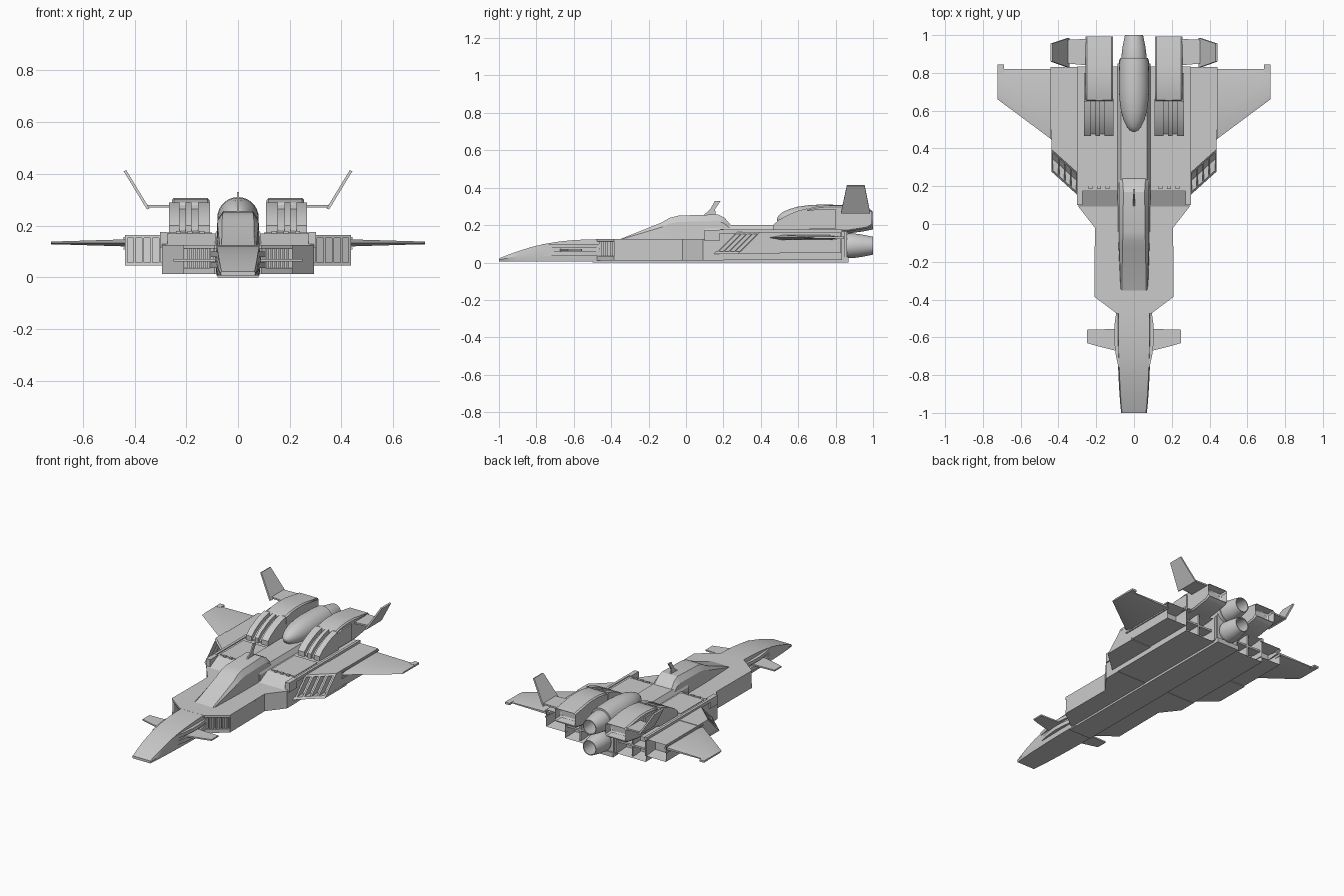
import bpy, bmesh, math

if "Cube" in bpy.data.objects:
    bpy.data.objects.remove(bpy.data.objects["Cube"])


def loft(name, rings, mirror=False, recess=None, bevel=0):
    """Skin equal-length rings of 3D points; recess=(thickness, depth) hollows the rear face."""
    bm = bmesh.new()
    vs = [[bm.verts.new(p) for p in r] for r in rings]
    n = len(rings[0])
    for a, b in zip(vs, vs[1:]):
        for i in range(n):
            bm.faces.new((a[i], a[(i + 1) % n], b[(i + 1) % n], b[i]))
    bm.faces.new(vs[0])
    bm.faces.new(vs[-1])
    bmesh.ops.recalc_face_normals(bm, faces=bm.faces)
    if recess:
        rear = max((f for f in bm.faces if f.normal.y > 0.8),
                   key=lambda f: f.calc_center_median().y)
        bmesh.ops.inset_individual(bm, faces=[rear], thickness=recess[0])
        bmesh.ops.translate(bm, verts=rear.verts, vec=(0, -recess[1], 0))
    me = bpy.data.meshes.new(name)
    bm.to_mesh(me)
    bm.free()
    ob = bpy.data.objects.new(name, me)
    bpy.context.collection.objects.link(ob)
    if bevel:
        m = ob.modifiers.new("bevel", 'BEVEL')
        m.width, m.segments, m.limit_method = bevel, 1, 'ANGLE'
    if mirror:
        ob.modifiers.new("mirror", 'MIRROR').use_clip = False
    return ob


def prism(name, pts, axis, a, b, mirror=False, **kw):
    put = {'x': lambda p, t: (t, p[0], p[1]),
           'y': lambda p, t: (p[0], t, p[1]),
           'z': lambda p, t: (p[0], p[1], t)}[axis]
    return loft(name, [[put(p, t) for p in pts] for t in (a, b)], mirror, **kw)


def box(name, x0, x1, y0, y1, z0, z1, mirror=True, **kw):
    return prism(name, [(x0, y0), (x1, y0), (x1, y1), (x0, y1)], 'z', z0, z1, mirror, **kw)


def lathe(name, prof, zc, n=32):
    """Revolve (y, radius) pairs about a fore-aft axis at height zc."""
    return loft(name, [[(r * math.cos(i * math.tau / n), y, zc + r * math.sin(i * math.tau / n))
                        for i in range(n)] for y, r in prof])


def sym(half):
    return half + [(-x, y) for x, y in reversed(half)]


# Nose with curved top
nose = []
for y, w, zt in [(-1, .068, .022), (-.95, .073, .042), (-.9, .077, .06), (-.83, .081, .082),
                 (-.76, .084, .099), (-.68, .087, .112), (-.6, .089, .12), (-.52, .089, .124),
                 (-.44, .088, .125)]:
    zm = .008 + (zt - .008) * .5
    nose.append([(-w * .93, y, .006), (w * .93, y, .006), (w, y, zm), (w * .93, y, zt),
                 (-w * .93, y, zt), (-w, y, zm)])
loft("nose", nose)
cheek = [(.08, -.77), (.097, -.69), (.106, -.61), (.104, -.54), (.09, -.44), (.07, -.44)]
prism("nose_cheek_lower", cheek, 'z', .035, .06, True)
prism("nose_cheek_upper", cheek, 'z', .078, .1, True)
prism("canard", [(.08, -.555), (.25, -.56), (.25, -.63), (.2, -.645), (.08, -.675)],
      'z', .062, .071, True)

# Forward fuselage: floor, roof and recessed core behind shoulder grilles
deck = sym([(.09, -.475), (.21, -.385), (.207, -.02), (.293, .09), (.293, .2)])
prism("fuselage_floor", deck, 'z', .012, .035)
prism("fuselage_roof", deck, 'z', .112, .125)
prism("fuselage_core", sym([(.08, -.43), (.195, -.35), (.198, -.375), (.21, -.38), (.207, -.02),
                            (.293, .09), (.293, .2)]), 'z', .03, .115)
for i in range(8):
    t = i / 7
    x, y = .092 + t * .108, -.466 + t * .082
    box(f"shoulder_grille_bar_{i}", x - .004, x + .004, y, y + .05, .03, .115)

# Rear body blocks with hollow exhaust ends
prism("rear_body", [(.09, .03), (.09, .123), (.18, .17), (.835, .17), (.835, .014), (.09, .014)],
      'x', .08, .293, True, recess=(.016, .09))
box("rear_shelf", .09, .285, .75, .825, .085, .097)
box("rear_divider", .185, .195, .75, .825, .02, .165)
box("shoulder_block", .272, .302, .1, .18, .115, .175)
box("body_edge_rail", .285, .302, .18, .835, .155, .176)
box("deck_panel", .1, .27, .2, .44, .168, .174)
for i in range(3):
    box(f"deck_hinge_{i}", .13 + i * .045, .15 + i * .045, .185, .2, .168, .179)

# Side intakes with slanted mouth and louvres
def mouth(name, z0, z1, x0, x1, back, y1, recess=None):
    rings = []
    for z in (z0, z1):
        s = .15 + back + (z - .05)
        rings.append([(x0, s + (x0 - .29) * .9, z), (x1, s + (x1 - .29) * .9, z),
                      (x1, y1, z), (x0, y1, z)])
    return loft(name, rings, True, recess)


mouth("intake_body", .05, .16, .285, .435, .06, .83, (.015, .09))
mouth("intake_floor", .045, .058, .285, .437, 0, .5)
mouth("intake_roof", .152, .163, .285, .437, 0, .5)
for i in range(5):
    x = .298 + i * .0325
    mouth(f"intake_louvre_{i}", .05, .16, x, x + .008, .003, .45)
box("wing_root_rail_upper", .43, .442, .45, .83, .147, .155)
box("wing_root_rail_lower", .43, .442, .45, .83, .108, .116)

# Wings with tip nubs
wing = []
for x, y0, y1, h in [(.42, .435, .82, .014), (.722, .66, .82, .005)]:
    z, c = .133, y1 - y0
    wing.append([(x, y0, z), (x, y0 + c * .2, z + h), (x, y1 - c * .15, z + h), (x, y1, z + h * .5),
                 (x, y1, z - h * .5), (x, y1 - c * .15, z - h), (x, y0 + c * .2, z - h)])
loft("wing", wing, True)
box("wing_tip_nub", .688, .722, .8, .845, .127, .139)

# Central spine, keel and canopy
prism("spine", [(-.088, .02), (.088, .02), (.088, .17), (.07, .2), (-.07, .2), (-.088, .17)],
      'y', .1, .85)
prism("keel", sym([(.08, -.5), (.08, .87)]), 'z', 0, .03)
canopy = []
for y, zt, wt, wb in [(-.36, .122, .072, .074), (-.13, .214, .07, .082), (-.09, .238, .068, .083),
                      (-.04, .251, .066, .084), (.17, .257, .064, .084), (.205, .24, .066, .084),
                      (.24, .2, .07, .084)]:
    zs = .115 + (zt - .115) * .75
    canopy.append([(-wb, y, .11), (wb, y, .11), (wb * .95, y, zs), (wt * .88, y, zt),
                   (-wt * .88, y, zt), (-wb * .95, y, zs)])
loft("canopy", canopy)
prism("antenna_fin", [(.09, .25), (.16, .25), (.155, .285), (.185, .33), (.155, .33), (.13, .285)],
      'x', -.004, .004)

# Central engine nacelle and stacked nozzles
lathe("nacelle", [(.487, .006), (.495, .022), (.515, .038), (.55, .055), (.6, .069), (.66, .077),
                  (.72, .08), (.84, .078), (.88, .074)], .23)
nozzle = [(.84, .05), (.87, .066), (.885, .067), (.94, .06), (1, .048), (1, .043), (.94, .05),
          (.89, .05)]
lathe("upper_nozzle", nozzle, .225)
lathe("lower_nozzle", nozzle, .09)
box("nozzle_mount", -.075, .075, .8, .86, .02, .2, False)

# Twin upper pods with slotted fronts
crown = [(.465, .165), (.465, .2), (.5, .23), (.55, .257), (.6, .277), (.65, .29)]
for i, (a, b) in enumerate([(.108, .155), (.179, .203), (.227, .266)]):
    prism(f"pod_rib_{i}", crown + [(.66, .165)], 'x', a, b, True)
prism("pod_slot_floor", [(y + .012, max(z - .022, .165)) for y, z in crown] + [(.67, .165)],
      'x', .12, .25, True)
prism("pod_body", [(.65, .165), (.65, .288), (.7, .3), (.76, .306), (.84, .305), (1, .28),
                   (1, .2), (.97, .182), (.86, .165)],
      'x', .11, .256, True, recess=(.012, .06), bevel=.008)
prism("pod_side_strip", [(.64, .18), (.64, .275), (.7, .285), (.8, .285), (.8, .18)],
      'x', .25, .266, True)

# Tail struts and canted fins
prism("tail_strut", [(.25, .84), (.25, .98), (.352, .975), (.352, .85)], 'z', .27, .28, True)
loft("tail_fin", [[(x - .005, y0, z), (x + .005, y0, z - .004), (x + .005, y1, z - .004),
                   (x - .005, y1, z)]
                  for x, z, y0, y1 in [(.347, .266, .828, .985), (.437, .414, .86, .955)]], True)

# Smooth only the gentle curves
for ob in bpy.context.collection.objects:
    ob.select_set(True)
    bpy.context.view_layer.objects.active = ob
bpy.ops.object.shade_smooth_by_angle(angle=math.radians(25))
